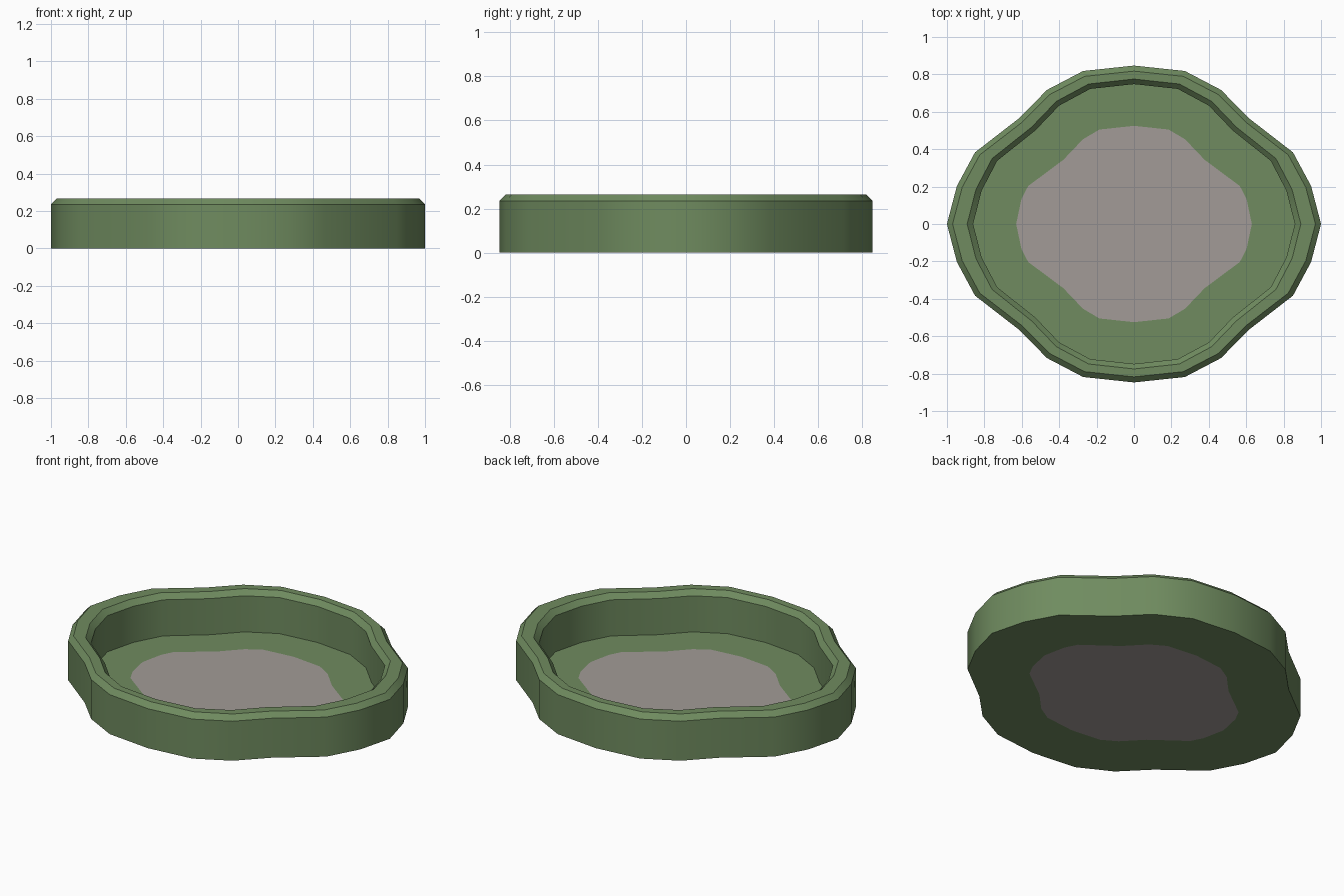
import bpy, bmesh, math

if "Cube" in bpy.data.objects:
    bpy.data.objects.remove(bpy.data.objects["Cube"])

GREEN, STONE = (0.16, 0.26, 0.115, 1), (0.36, 0.33, 0.31, 1)

# Quarter outlines, from +x round to +y
OUTER = [(1, 0), (.947, .203), (.85, .383), (.615, .565), (.465, .717), (.272, .818), (0, .847)]
BED = [(.63, 0), (.602, .133), (.566, .203), (.378, .343), (.273, .453), (.185, .505), (0, .525)]


def full_loop(quarter):
    half = quarter + [(-x, y) for x, y in quarter[-2::-1]]
    return half + [(-x, -y) for x, y in half[1:-1]]


def material(name, color):
    mat = bpy.data.materials.new(name)
    mat.diffuse_color = color
    mat.use_nodes = True
    mat.node_tree.nodes["Principled BSDF"].inputs["Base Color"].default_value = mat.diffuse_color
    return mat


# Rings from the bottom centre, up the outside, over the rim, down to the bed
FLOOR, SHOULDER, TOP = 0.02, 0.235, 0.265
RINGS = [
    (BED, 1, 1, 0),
    (OUTER, 1, 1, 0),
    (OUTER, 1, 1, SHOULDER),
    (OUTER, .97, .965, TOP),
    (OUTER, .892, .915, TOP),
    (OUTER, .86, .883, SHOULDER),
    (OUTER, .86, .883, FLOOR),
    (BED, 1, 1, FLOOR),
]

bm = bmesh.new()
loops = [[bm.verts.new((x * sx, y * sy, z)) for x, y in full_loop(quarter)]
         for quarter, sx, sy, z in RINGS]
for a, b in zip(loops, loops[1:]):
    n = len(a)
    for i in range(n):
        j = (i + 1) % n
        bm.faces.new((a[i], a[j], b[j], b[i]))

# Stone bed, visible from above and below
for loop in (loops[0][::-1], loops[-1]):
    bm.faces.new(loop).material_index = 1
bmesh.ops.recalc_face_normals(bm, faces=bm.faces[:])

mesh = bpy.data.meshes.new("basin")
bm.to_mesh(mesh)
bm.free()
mesh.materials.append(material("green_rim", GREEN))
mesh.materials.append(material("stone_bed", STONE))
basin = bpy.data.objects.new("basin", mesh)
bpy.context.collection.objects.link(basin)

# Smooth walls, crisp rim edges
bpy.context.view_layer.objects.active = basin
basin.select_set(True)
bpy.ops.object.shade_smooth_by_angle(angle=math.radians(35))
